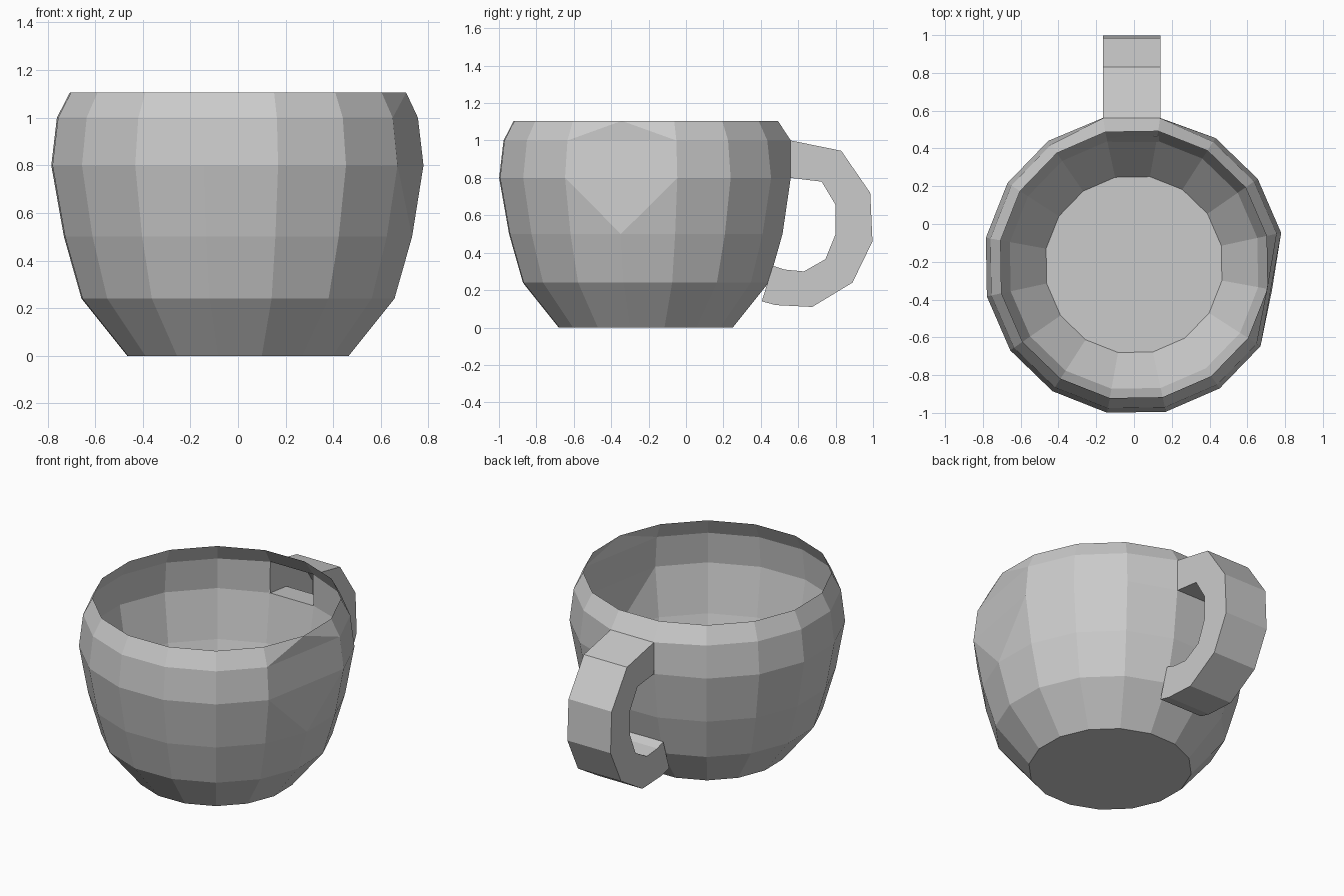
import bpy, bmesh, math

cube = bpy.data.objects.get("Cube")
if cube:
    bpy.data.objects.remove(cube)

# Single grey ceramic
GREY = (0.6, 0.6, 0.6, 1.0)
ceramic = bpy.data.materials.new("grey_ceramic")
ceramic.use_nodes = True
ceramic.diffuse_color = GREY
ceramic.node_tree.nodes["Principled BSDF"].inputs["Base Color"].default_value = GREY


def finish(bm, name):
    bmesh.ops.triangulate(bm, faces=[f for f in bm.faces if len(f.verts) == 5])
    mesh = bpy.data.meshes.new(name)
    bm.to_mesh(mesh)
    bm.free()
    mesh.materials.append(ceramic)
    obj = bpy.data.objects.new(name, mesh)
    bpy.context.collection.objects.link(obj)
    return obj


# Cup: thin 16-sided shell, open at the top and where the handle joins
SIDES = 16
CENTRE_Y = -0.215
START = math.radians(-77.8)
PROFILE = [(0.473, 0), (0.668, 0.24), (0.743, 0.5),
           (0.797, 0.8), (0.773, 1.0), (0.718, 1.105)]
FLAT = 3          # column whose corner is flattened
JOIN = 7          # column that opens into the handle
bm = bmesh.new()
rings = []
for level, (r, z) in enumerate(PROFILE):
    ring = []
    for i in range(SIDES):
        a = START + i * math.tau / SIDES
        y = CENTRE_Y + r * math.sin(a)
        if level in (3, 4) and i in (JOIN, JOIN + 1):
            y = 0.56
        ring.append(bm.verts.new((r * math.cos(a), y, z)))
    rings.append(ring)

# Flattened patch: the corner is left out of two levels
for level in (3, 4):
    bm.verts.remove(rings[level][FLAT])
    rings[level][FLAT] = None

bm.faces.new(list(reversed(rings[0])))
for level in range(len(rings) - 1):
    low, high = rings[level], rings[level + 1]
    for i in range(SIDES):
        j = (i + 1) % SIDES
        if level == 3 and i == JOIN:
            continue
        corners = [v for v in (low[i], low[j], high[j], high[i]) if v]
        if len(corners) > 2:
            bm.faces.new(corners)

# Close the patch with its wide quad and the two triangles beside it
a, b = FLAT - 1, FLAT + 1
bm.faces.new([rings[3][a], rings[3][b], rings[4][b], rings[4][a]])
bm.faces.new([rings[2][FLAT], rings[3][b], rings[3][a]])
bm.faces.new([rings[4][a], rings[4][b], rings[5][FLAT]])
finish(bm, "cup")

# Handle: square-section sweep, hollow at the cup, capped at its lower end
OUTER = [(0.56, 1.0), (0.83, 0.945), (0.985, 0.72), (0.997, 0.46),
         (0.89, 0.24), (0.675, 0.11), (0.48, 0.12), (0.405, 0.14)]
INNER = [(0.56, 0.8), (0.725, 0.78), (0.80, 0.655), (0.80, 0.50),
         (0.745, 0.365), (0.63, 0.30), (0.525, 0.31), (0.465, 0.33)]
LEFT, RIGHT = 0.14, -0.165
bm = bmesh.new()
sections = [[bm.verts.new((x, *p)) for x, p in
             ((RIGHT, o), (LEFT, o), (LEFT, n), (RIGHT, n))]
            for o, n in zip(OUTER, INNER)]
for s, t in zip(sections, sections[1:]):
    for i in range(4):
        j = (i + 1) % 4
        bm.faces.new([s[i], s[j], t[j], t[i]])
bm.faces.new(sections[-1])
bmesh.ops.recalc_face_normals(bm, faces=bm.faces[:])
finish(bm, "handle")
